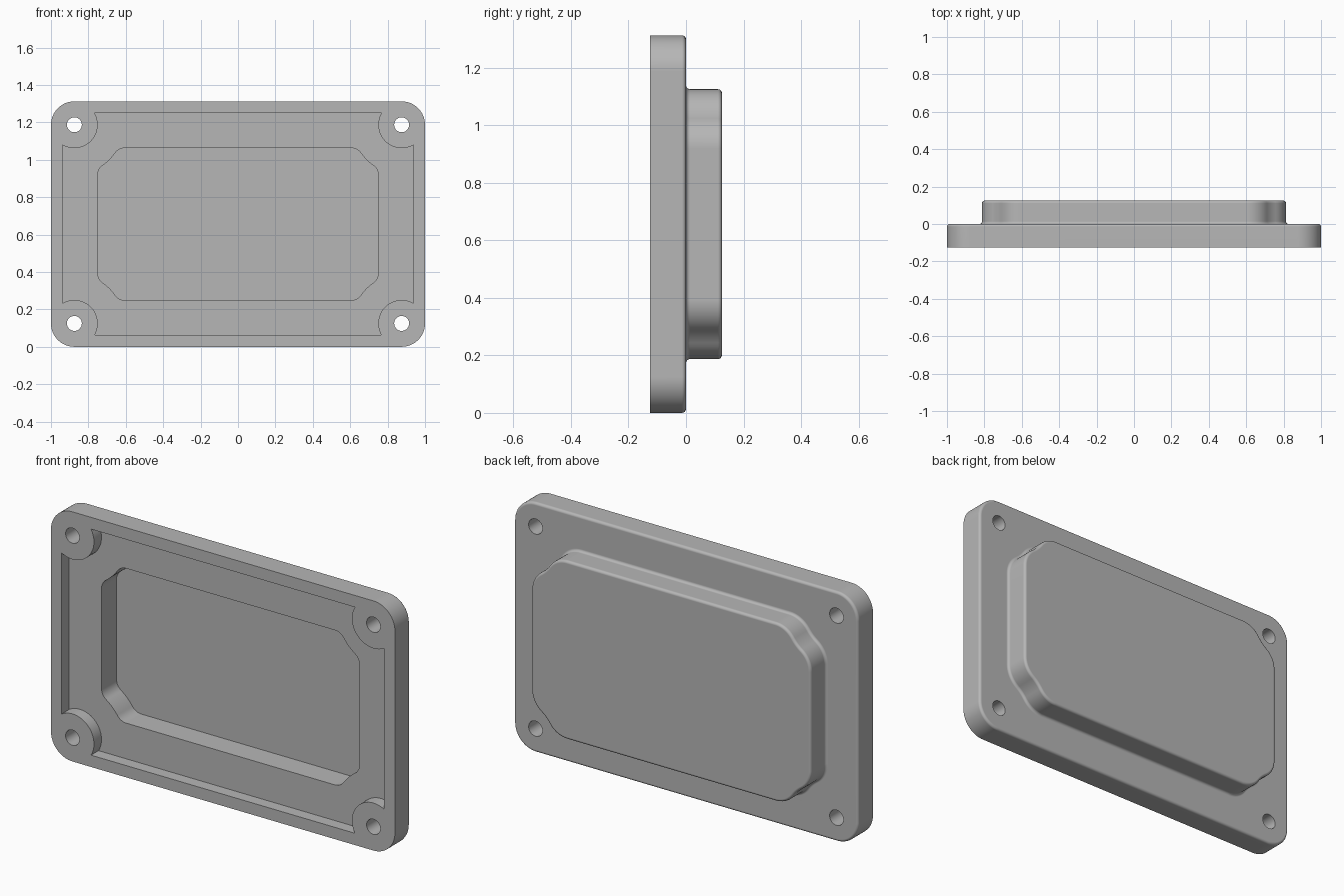
import bpy, bmesh
from math import sin, cos, pi, atan2, sqrt

if "Cube" in bpy.data.objects:
    bpy.data.objects.remove(bpy.data.objects["Cube"])

MID = 0.656                 # height of the plate centre
HX, HZ = 0.875, 0.531       # screw hole position from the centre
WALL = 0.0625
EDGE = 0.014                # small edge rounding

grey = bpy.data.materials.new("plain grey")
grey.use_nodes = True
grey.diffuse_color = (0.47, 0.47, 0.47, 1)
grey.node_tree.nodes["Principled BSDF"].inputs["Base Color"].default_value = (0.47, 0.47, 0.47, 1)


def arc(cx, cz, r, a, b, n):
    return [(cx + r * cos(a + (b - a) * i / n), cz + r * sin(a + (b - a) * i / n))
            for i in range(n + 1)]


def mirrored(q):
    """Full outline from the points of one corner."""
    return (q + [(-x, z) for x, z in reversed(q)] + [(-x, -z) for x, z in q]
            + [(x, -z) for x, z in reversed(q)])


def rounded(hw, hh, r):
    return mirrored(arc(hw - r, hh - r, r, 0, pi / 2, 16))


def scooped(hw, hh, scoop, r):
    """Rectangle whose corners are scooped out around the screw holes."""
    reach = scoop + r
    ax, bz = hw - r, hh - r
    az = HZ - sqrt(reach ** 2 - (HX - ax) ** 2)
    bx = HX - sqrt(reach ** 2 - (HZ - bz) ** 2)
    start = atan2(az - HZ, ax - HX)
    end = atan2(bz - HZ, bx - HX)
    if end > 0:
        end -= 2 * pi
    q = arc(HX, HZ, scoop, start, end, 20)
    if r > 0:
        q = (arc(ax, az, r, 0, start + pi, 10)[:-1] + q
             + arc(bx, bz, r, end + pi, pi / 2, 10)[1:])
    return mirrored(q)


def loft(name, layers):
    """Closed solid through outlines stacked along y."""
    bm = bmesh.new()
    rings = [[bm.verts.new((x, y, z + MID)) for x, z in pts] for y, pts in layers]
    for lo, hi in zip(rings, rings[1:]):
        for i in range(len(lo)):
            j = (i + 1) % len(lo)
            bm.faces.new((lo[i], lo[j], hi[j], hi[i]))
    bm.faces.new(rings[0])
    bm.faces.new(rings[-1])
    bmesh.ops.recalc_face_normals(bm, faces=bm.faces)
    me = bpy.data.meshes.new(name)
    bm.to_mesh(me)
    bm.free()
    me.materials.append(grey)
    ob = bpy.data.objects.new(name, me)
    bpy.context.collection.objects.link(ob)
    return ob


def combine(target, other, operation):
    other.hide_render = True
    bpy.context.view_layer.objects.active = target
    mod = target.modifiers.new("combine", 'BOOLEAN')
    mod.operation, mod.object, mod.solver = operation, other, 'EXACT'
    bpy.ops.object.modifier_apply(modifier=mod.name)
    bpy.data.objects.remove(other)


def raised(o):
    return scooped(0.8125 + o, 0.469 + o, 0.2025 - o, 0.125 + o)


steps = [i * pi / 8 for i in range(5)]

# Mounting plate with a rounded back edge
cover = loft("cover_plate", [(-0.125, rounded(1, MID, 0.125))] + [
    (EDGE * (sin(a) - 1), rounded(1 - EDGE * (1 - cos(a)), MID - EDGE * (1 - cos(a)),
                                  0.125 - EDGE * (1 - cos(a)))) for a in steps])

# Raised back panel: fillet at its foot, rounded rim
foot = [(EDGE * (1 - cos(a)), raised(EDGE * (1 - sin(a)))) for a in steps]
rim = [(0.125 - EDGE * (1 - sin(a)), raised(-EDGE * (1 - cos(a)))) for a in steps]
combine(cover, loft("raised_panel", [(-0.03, raised(EDGE))] + foot + rim), 'UNION')

# Front recess around the corner bosses, and the deeper pocket
recess = scooped(0.9375, 0.594, 0.125, 0)
combine(cover, loft("recess_cutter", [(-0.2, recess), (-WALL, recess)]), 'DIFFERENCE')
pocket = scooped(0.75, 0.4065, 0.265, WALL)
combine(cover, loft("pocket_cutter", [(-0.1, pocket), (WALL, pocket)]), 'DIFFERENCE')

# Screw holes
for sx in (-1, 1):
    for sz in (-1, 1):
        hole = arc(sx * HX, sz * HZ, 0.04, 0, 2 * pi, 32)[:-1]
        combine(cover, loft("hole_cutter", [(-0.2, hole), (0.1, hole)]), 'DIFFERENCE')

# Smooth curves, crisp edges
bpy.ops.object.select_all(action='DESELECT')
cover.select_set(True)
bpy.context.view_layer.objects.active = cover
bpy.ops.object.shade_smooth_by_angle(angle=pi / 6)
normals = cover.modifiers.new("flat_face_normals", 'WEIGHTED_NORMAL')
normals.keep_sharp = True
